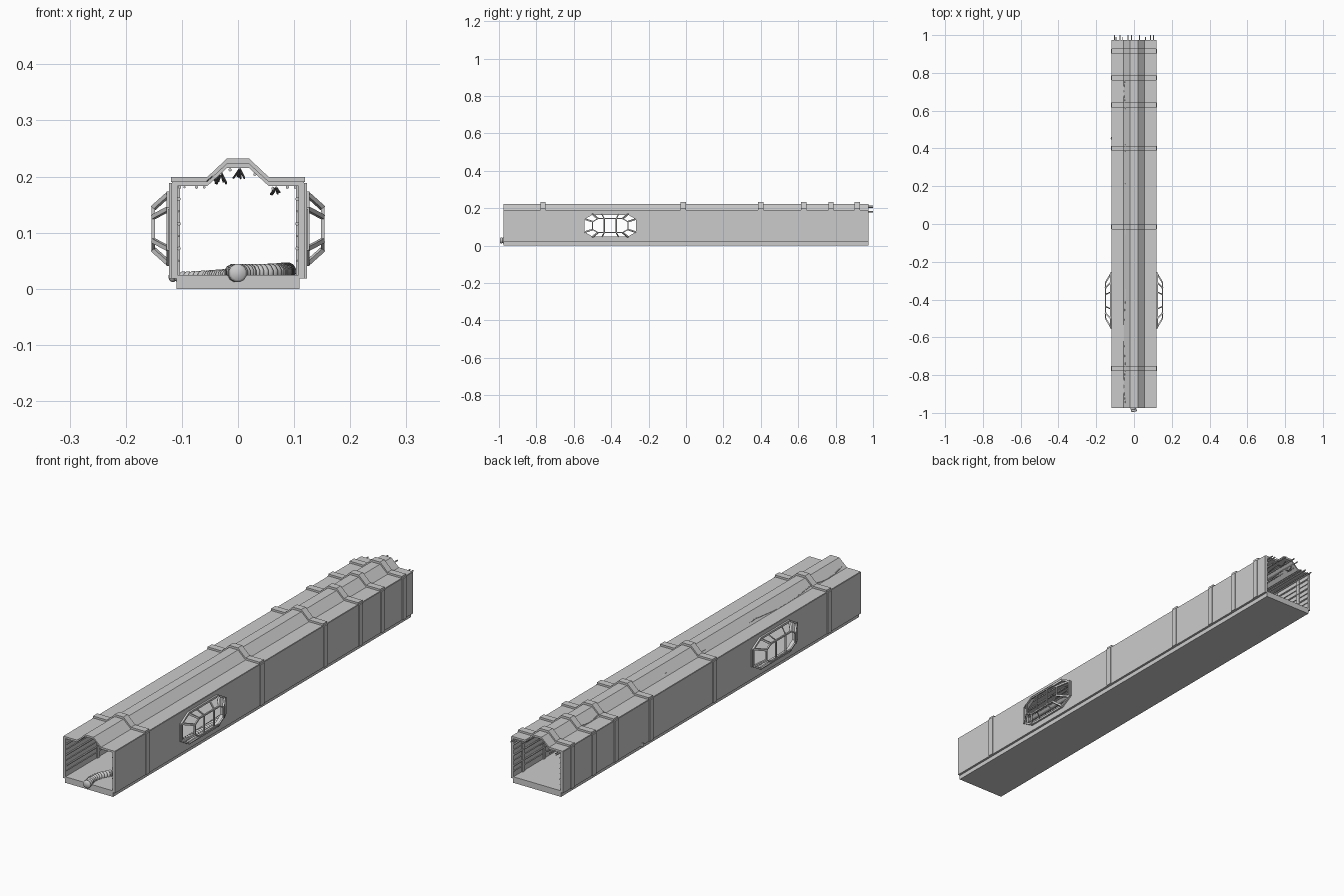
import bpy, bmesh, math, random
from mathutils import Vector

if "Cube" in bpy.data.objects:
    bpy.data.objects.remove(bpy.data.objects["Cube"])

random.seed(4)
RIBS = (-0.765, -0.015, 0.40, 0.63, 0.775, 0.915)
Y0, Y1 = -0.975, 0.975
WY, WZ = -0.405, 0.107          # window centre


def finish(name, bm, smooth=False):
    bmesh.ops.recalc_face_normals(bm, faces=bm.faces)
    me = bpy.data.meshes.new(name)
    bm.to_mesh(me)
    bm.free()
    ob = bpy.data.objects.new(name, me)
    bpy.context.collection.objects.link(ob)
    if smooth:
        bpy.context.view_layer.objects.active = ob
        ob.select_set(True)
        bpy.ops.object.shade_smooth_by_angle(angle=math.radians(50))
        ob.select_set(False)
    return ob


def prism(bm, a_pts, b_pts):
    a = [bm.verts.new(p) for p in a_pts]
    b = [bm.verts.new(p) for p in b_pts]
    n = len(a)
    bm.faces.new(a)
    bm.faces.new(b[::-1])
    for i in range(n):
        bm.faces.new((a[i], a[(i + 1) % n], b[(i + 1) % n], b[i]))


def along_y(bm, profile, y0, y1):
    prism(bm, [(x, y0, z) for x, z in profile], [(x, y1, z) for x, z in profile])


def box(bm, x0, x1, y0, y1, z0, z1):
    along_y(bm, [(x0, z0), (x1, z0), (x1, z1), (x0, z1)], y0, y1)


def sweep(bm, pts, radii, sides=6, closed=False):
    pts = [Vector(p) for p in pts]
    n = len(pts)
    rings = []
    for i, p in enumerate(pts):
        a = pts[i - 1] if (i or closed) else p
        b = pts[(i + 1) % n] if (i < n - 1 or closed) else p
        t = (b - a).normalized()
        ref = Vector((0, 0, 1)) if abs(t.z) < 0.9 else Vector((1, 0, 0))
        if closed:
            ref = Vector((1, 0, 0))
        u = t.cross(ref).normalized()
        v = u.cross(t)
        r = radii[i] if isinstance(radii, list) else radii
        rings.append([bm.verts.new(p + r * (math.cos(k) * u + math.sin(k) * v))
                      for k in (2 * math.pi * (j + 0.5) / sides for j in range(sides))])
    for i in range(n if closed else n - 1):
        p, q = rings[i], rings[(i + 1) % n]
        for j in range(sides):
            bm.faces.new((p[j], p[(j + 1) % sides], q[(j + 1) % sides], q[j]))
    if not closed:
        bm.faces.new(rings[0])
        bm.faces.new(rings[-1][::-1])


def octagon(x, hy, hz, cy, cz):
    q = [(hy, hz - cz), (hy - cy, hz), (cy - hy, hz), (-hy, hz - cz),
         (-hy, cz - hz), (cy - hy, -hz), (hy - cy, -hz), (hy, cz - hz)]
    return [(x, WY + y, WZ + z) for y, z in q]


def roof_profile(w, z, peak, t):
    top = [(-w, z), (-0.055, z), (-0.02, peak), (0.02, peak), (0.055, z), (w, z)]
    return top + [(x, h - t) for x, h in top[::-1]]


# Floor slab
bm = bmesh.new()
box(bm, -0.11, 0.11, Y0, Y1, 0, 0.025)
finish("floor", bm)

# Roof shell with raised peak, and overlapping ribs
bm = bmesh.new()
along_y(bm, roof_profile(0.118, 0.191, 0.223, 0.008), Y0, Y1)
finish("roof", bm)
bm = bmesh.new()
for y in RIBS:
    along_y(bm, roof_profile(0.119, 0.199, 0.232, 0.009), y - 0.014, y + 0.014)
finish("roof_ribs", bm)

# Walls with an octagonal window opening
bm = bmesh.new()
prism(bm, octagon(-0.3, 0.137, 0.06, 0.04, 0.025), octagon(0.3, 0.137, 0.06, 0.04, 0.025))
cutter = finish("window_cutter", bm)
cutter.hide_render = True
for side, s in (("left", -1), ("right", 1)):
    bm = bmesh.new()
    box(bm, *sorted((s * 0.108, s * 0.1195)), Y0, Y1, 0.018, 0.189)
    wall = finish(side + "_wall", bm)
    mod = wall.modifiers.new("window_opening", "BOOLEAN")
    mod.operation, mod.object, mod.solver = "DIFFERENCE", cutter, "EXACT"
    bpy.context.view_layer.objects.active = wall
    bpy.ops.object.modifier_apply(modifier=mod.name)

    # Vertical ribs outside and thin ones inside
    bm = bmesh.new()
    for y in RIBS:
        box(bm, *sorted((s * 0.119, s * 0.123)), y - 0.012, y + 0.012, 0.018, 0.189)
        box(bm, *sorted((s * 0.1035, s * 0.109)), y - 0.008, y + 0.008, 0.025, 0.184)
    finish(side + "_wall_ribs", bm)

    # Horizontal rails inside, interrupted by the window
    bm = bmesh.new()
    for i, z in enumerate((0.05, 0.072, 0.094, 0.116, 0.138, 0.16)):
        for a, b in ((Y0 + 0.005, -0.56), (-0.25, Y1)):
            sweep(bm, [(s * 0.1055, a, z), (s * 0.1055, b, z)], 0.002 + 0.0015 * (i % 2))
    finish(side + "_wall_rails", bm, True)

    # Projecting window cage
    inner = octagon(s * 0.123, 0.141, 0.062, 0.045, 0.026)
    outer = octagon(s * 0.151, 0.094, 0.037, 0.028, 0.016)
    bm = bmesh.new()
    sweep(bm, inner, 0.006, 4, True)
    sweep(bm, outer, 0.0042, 4, True)
    for a, b in zip(inner, outer):
        sweep(bm, [a, b], 0.0055, 4)
    for dy in (-0.032, 0.032):
        sweep(bm, [(s * 0.122, WY + dy * 1.4, WZ + 0.062), (s * 0.151, WY + dy, WZ + 0.037),
                   (s * 0.151, WY + dy, WZ - 0.037), (s * 0.122, WY + dy * 1.4, WZ - 0.062)],
              0.0038, 4)
    for e in (-1, 1):
        box(bm, *sorted((s * 0.118, s * 0.125)), *sorted((WY + e * 0.138, WY + e * 0.15)),
            0.072, 0.142)
    finish(side + "_window_cage", bm)

# Straight pipes under the roof, sticking out of the back
bm = bmesh.new()
for x, z, r, end in ((-0.104, 0.181, 0.003, 1.0), (-0.095, 0.181, 0.002, 0.99),
                     (-0.074, 0.181, 0.003, 1.0), (-0.06, 0.181, 0.0025, 0.99),
                     (-0.032, 0.204, 0.0025, 1.0), (-0.014, 0.212, 0.003, 1.0),
                     (0.03, 0.204, 0.003, 1.0), (0.062, 0.179, 0.003, 0.99),
                     (0.088, 0.181, 0.003, 1.0), (0.102, 0.181, 0.003, 1.0)):
    sweep(bm, [(x, Y0 + 0.01, z), (x, end, z)], r)
finish("ceiling_pipes", bm, True)

# Cables drooping between the ribs
bm = bmesh.new()
for x, z, sag in ((-0.045, 0.2, 0.013), (-0.03, 0.207, 0.02), (0.003, 0.214, 0.018),
                  (0.068, 0.181, 0.013)):
    stops = [Y0 + 0.02, -0.765, -0.39, -0.015, 0.2, 0.40, 0.63, 0.775, 0.915, 0.97]
    pts = []
    for a, b in zip(stops, stops[1:]):
        d, lean = sag * random.uniform(0.5, 1), random.uniform(-0.012, 0.012)
        for k in range(8):
            w = math.sin(math.pi * k / 8)
            pts.append((x + lean * w, a + (b - a) * k / 8, z - d * w))
    sweep(bm, pts, 0.0018)
finish("hanging_cables", bm, True)

# Ribbed hose winding over the floor and out through the left wall
path = [Vector(p) for p in ((0, -1.06, .028), (0, -0.994, .028), (-0.008, -0.93, .028),
                            (0.015, -0.87, .028), (0.065, -0.8, .029), (0.085, -0.65, .031),
                            (0.085, -0.3, .031), (0.065, 0, .029), (0.01, 0.22, .026),
                            (-0.055, 0.40, .023), (-0.124, 0.46, .021), (-0.2, 0.47, .02))]
pts = []
for p0, p1, p2, p3 in zip(path, path[1:], path[2:], path[3:]):
    n = max(2, round((p2 - p1).length / 0.004))
    for k in range(n):
        t = k / n
        pts.append(0.5 * (2 * p1 + (p2 - p0) * t + (2 * p0 - 5 * p1 + 4 * p2 - p3) * t * t
                          + (3 * p1 - p0 - 3 * p2 + p3) * t ** 3))
radii = [(0.0165 if i % 3 else 0.0125) * (1 - 0.45 * max(0, p.y) / 0.46)
         for i, p in enumerate(pts)]
bm = bmesh.new()
sweep(bm, pts, radii, 12)
finish("floor_hose", bm, True)
bpy.data.objects.remove(cutter)
